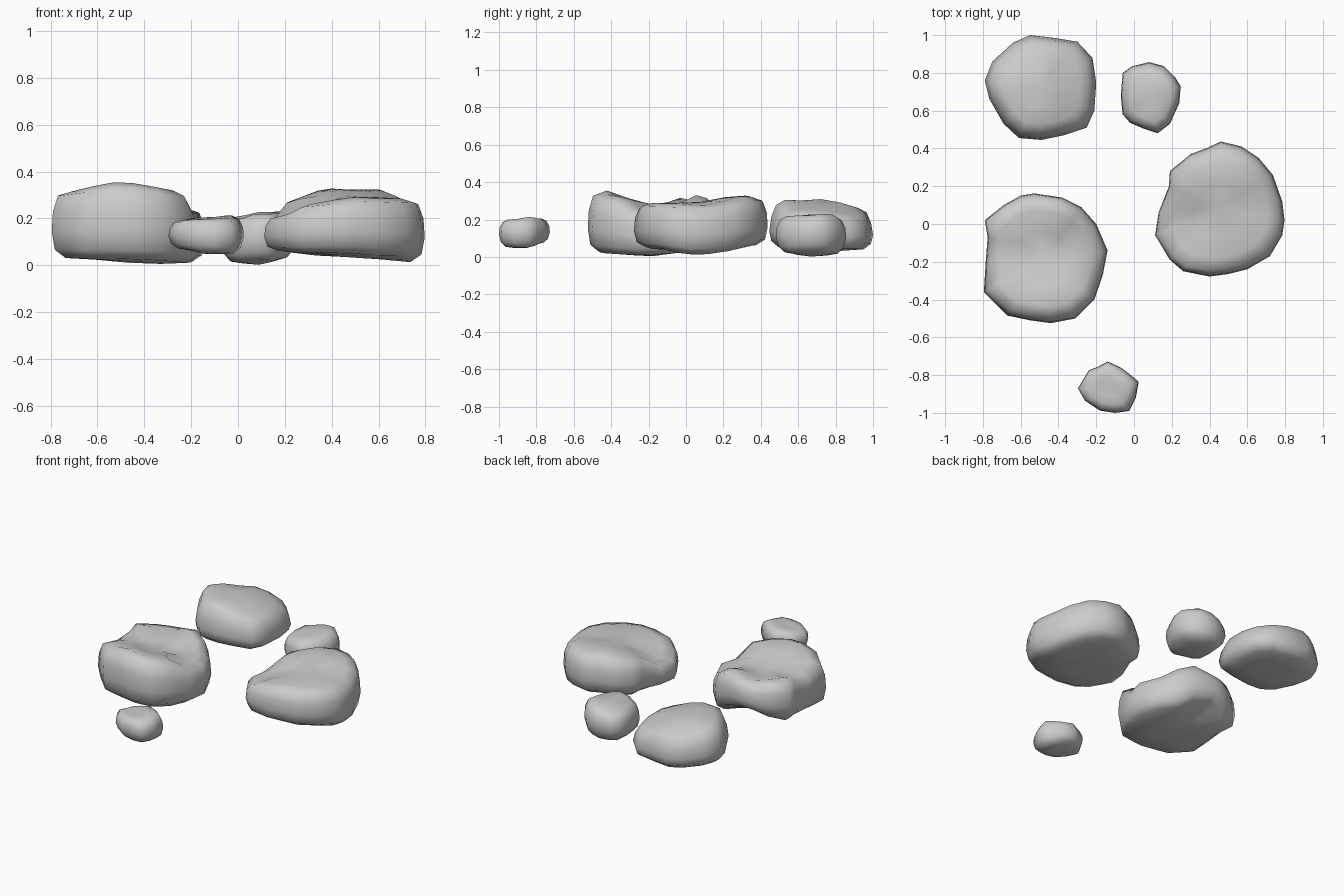
import bpy, bmesh


def blend(points, x, y):
    """Height at (x, y), weighted by distance to a few spot heights."""
    total = weight = 0.0
    for px, py, pz in points:
        w = 1.0 / (((x - px) ** 2 + (y - py) ** 2) ** 1.4 + 1e-4)
        total += w * pz
        weight += w
    return total / weight


# Side profile of a stone: (scale of outline, level from underside to top)
ROUND = [(.45, 0), (.76, .03), (.92, .18), (1, .45), (.975, .7), (.87, .91), (.68, 1), (.38, 1)]
BLOCKY = [(.45, 0), (.82, .01), (.96, .13), (1, .4), (.985, .7), (.92, .93), (.74, 1), (.4, 1)]
LOW = [(.45, 0), (.82, .01), (.96, .14), (1, .35), (.96, .65), (.87, .9), (.7, 1), (.38, 1)]


def rock(name, outline, top, bottom, profile):
    bm = bmesh.new()
    n = len(outline)
    cx = (min(p[0] for p in outline) + max(p[0] for p in outline)) / 2
    cy = (min(p[1] for p in outline) + max(p[1] for p in outline)) / 2

    def vert(x, y, level):
        lo, hi = blend(bottom, x, y), blend(top, x, y)
        return bm.verts.new((x, y, lo + (hi - lo) * level))

    rings = [[vert(cx + (x - cx) * s, cy + (y - cy) * s, level) for x, y in outline]
             for s, level in profile]
    for a, b in zip(rings, rings[1:]):
        for i in range(n):
            j = (i + 1) % n
            bm.faces.new((a[i], a[j], b[j], b[i]))
    for ring, level in ((rings[0], 0), (rings[-1], 1)):
        c = vert(cx, cy, level)
        for i in range(n):
            bm.faces.new((ring[i], ring[(i + 1) % n], c))
    bmesh.ops.recalc_face_normals(bm, faces=bm.faces)
    for f in bm.faces:
        f.smooth = True
    mesh = bpy.data.meshes.new(name)
    bm.to_mesh(mesh)
    bm.free()
    ob = bpy.data.objects.new(name, mesh)
    bpy.context.collection.objects.link(ob)


# Back left stone, sloping down to the right
rock("back_left_rock",
     [(-.55, 1.0), (-.42, .985), (-.3, .965), (-.22, .88), (-.2, .75), (-.21, .6), (-.25, .51),
      (-.37, .47), (-.49, .445), (-.61, .455), (-.69, .53), (-.765, .66), (-.79, .76),
      (-.75, .86), (-.64, .96)],
     [(-.7, .68, .3), (-.52, .53, .305), (-.5, .73, .31), (-.6, .92, .26),
      (-.28, .6, .25), (-.28, .85, .23)],
     [(-.5, .7, .025), (-.5, .5, .05), (-.3, .9, .04), (-.72, .75, .05)], LOW)

# Front left stone with a front ridge, diagonal valley and raised back
rock("front_left_rock",
     [(-.79, .02), (-.69, .1), (-.6, .15), (-.53, .162), (-.38, .14), (-.28, .09), (-.2, 0),
      (-.14, -.14), (-.165, -.27), (-.21, -.4), (-.31, -.5), (-.44, -.525), (-.55, -.51),
      (-.67, -.485), (-.795, -.36), (-.785, -.2), (-.775, -.07)],
     [(-.73, .01, .32), (-.56, .1, .295), (-.39, .08, .335), (-.22, -.03, .24),
      (-.7, -.18, .28), (-.5, -.12, .25), (-.32, -.1, .26),
      (-.7, -.38, .32), (-.55, -.44, .36), (-.42, -.44, .355), (-.3, -.38, .33),
      (-.32, -.28, .3), (-.48, -.33, .31), (-.2, -.22, .22)],
     [(-.45, -.2, .01), (-.6, -.45, .025), (-.3, -.2, .005), (-.72, -.1, .035),
      (-.5, .13, .12), (-.28, .03, .02)], BLOCKY)

# Large right stone, highest toward the back
rock("right_rock",
     [(.112, -.06), (.13, .06), (.185, .2), (.19, .28), (.3, .37), (.38, .4), (.46, .437),
      (.57, .41), (.66, .35), (.735, .26), (.785, .12), (.797, .02), (.785, -.06), (.72, -.17),
      (.6, -.24), (.5, -.265), (.4, -.278), (.26, -.25), (.19, -.19)],
     [(.18, 0, .2), (.2, -.13, .22), (.28, -.2, .265), (.5, -.2, .29), (.7, -.1, .285),
      (.74, .1, .275), (.5, .05, .295), (.4, .28, .33), (.55, .28, .325), (.25, .25, .285)],
     [(.45, .1, .035), (.4, -.23, .05), (.18, 0, .06), (.74, .05, .01),
      (.45, .35, .06), (.65, -.15, .04)], BLOCKY)

# Small stone at the back
rock("small_back_rock",
     [(-.07, .68), (-.06, .8), (-.01, .835), (.08, .857), (.16, .835), (.215, .78), (.247, .73),
      (.24, .64), (.19, .53), (.125, .48), (.05, .505), (-.02, .535), (-.06, .58)],
     [(0, .6, .195), (0, .77, .2), (.1, .55, .22), (.1, .68, .23), (.17, .75, .23), (.19, .63, .22)],
     [(.1, .67, 0), (-.03, .65, .01), (.2, .68, .03), (.1, .52, .02)], ROUND)

# Smallest stone at the front
rock("small_front_rock",
     [(-.297, -.87), (-.24, -.775), (-.19, -.755), (-.14, -.728), (-.07, -.76), (-.03, -.79),
      (.025, -.835), (.01, -.92), (-.025, -.99), (-.1, -1.0), (-.18, -.988), (-.26, -.935)],
     [(-.24, -.86, .19), (-.14, -.8, .205), (-.03, -.84, .215), (-.05, -.93, .2), (-.16, -.93, .195)],
     [(-.13, -.87, .045), (-.24, -.87, .07), (-.13, -.77, .075), (-.02, -.87, .045)], ROUND)
